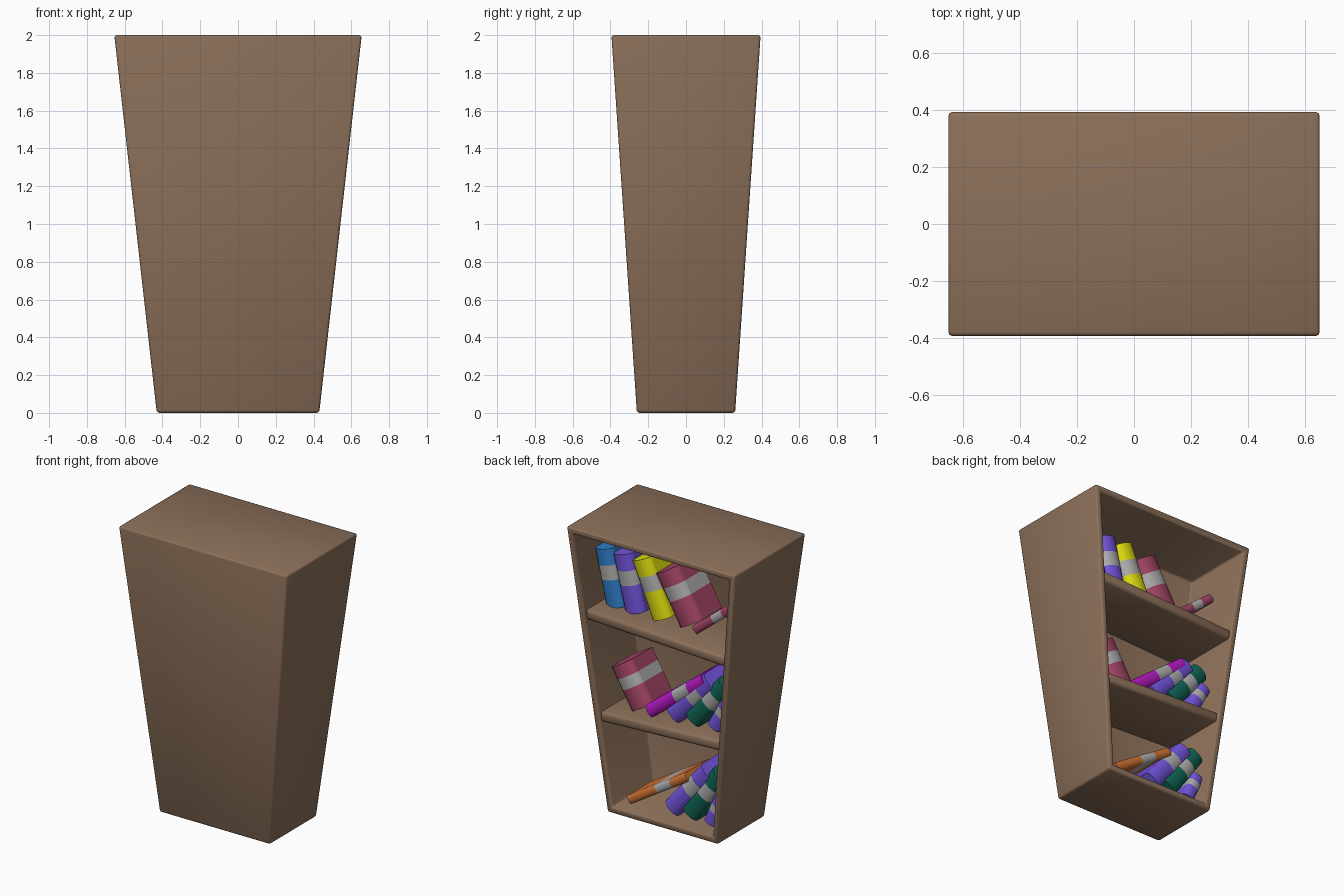
import bpy, bmesh, math
from mathutils import Matrix, Vector

cube = bpy.data.objects.get("Cube")
if cube:
    bpy.data.objects.remove(cube, do_unlink=True)


def material(name, rgb):
    m = bpy.data.materials.new(name)
    m.use_nodes = True
    m.diffuse_color = (*rgb, 1)
    m.node_tree.nodes["Principled BSDF"].inputs["Base Color"].default_value = (*rgb, 1)
    return m


wood = material("brown_wood", (0.26, 0.16, 0.10))
grey = material("grey_band", (0.42, 0.42, 0.42))
blue = material("blue_cover", (0.03, 0.21, 0.60))
violet = material("violet_cover", (0.17, 0.09, 0.72))
yellow = material("yellow_cover", (0.72, 0.72, 0.005))
rose = material("rose_cover", (0.37, 0.06, 0.13))
teal = material("teal_cover", (0.005, 0.13, 0.09))
magenta = material("magenta_cover", (0.47, 0.01, 0.55))
orange = material("orange_cover", (0.62, 0.17, 0.035))


def make_object(name, bm, mats, bevel=0.0):
    bmesh.ops.recalc_face_normals(bm, faces=bm.faces)
    mesh = bpy.data.meshes.new(name)
    bm.to_mesh(mesh)
    bm.free()
    for m in mats:
        mesh.materials.append(m)
    ob = bpy.data.objects.new(name, mesh)
    bpy.context.collection.objects.link(ob)
    if bevel:
        mod = ob.modifiers.new("soft_edges", "BEVEL")
        mod.width = bevel
        mod.segments = 2
        mesh.shade_smooth()
    return ob


def half_width(z):
    return 0.43 + 0.1125 * z


def half_depth(z):
    return 0.26 + 0.0675 * z


def cavity_end(z):
    return -0.2 + 0.035 * z


# Cabinet: box flaring upwards, opened at the back by an inset and a deep push
bm = bmesh.new()
bmesh.ops.create_cube(bm, size=2)
for v in bm.verts:
    z = v.co.z + 1
    v.co = Vector((v.co.x * half_width(z), v.co.y * half_depth(z), z))
bm.normal_update()
opening = max(bm.faces, key=lambda f: f.normal.y)
bmesh.ops.inset_region(bm, faces=[opening], thickness=0.045, use_even_offset=True)
pushed = bmesh.ops.extrude_discrete_faces(bm, faces=[opening])["faces"][0]
for v in pushed.verts:
    v.co.y = cavity_end(v.co.z)
make_object("cabinet", bm, [wood], 0.014)

# Shelves: slightly tilted boards fitted between the side walls
for name, height, tilt in (("lower_shelf", 0.69, -0.02), ("upper_shelf", 1.36, 0.025)):
    bm = bmesh.new()
    bmesh.ops.create_cube(bm, size=2)
    back, edge = cavity_end(height) - 0.02, half_depth(height) - 0.02
    for v in bm.verts:
        sx, sy, sz = v.co
        z = height + tilt * sx + 0.036 * sz
        v.co = Vector((sx * (half_width(z) - 0.035), edge if sy > 0 else back, z))
    make_object(name, bm, [wood], 0.02)


# Books: rounded spine section swept along the length, with a band in the middle
def book(name, cover, foot, head, thick, spine=0.2, depth=0.27):
    foot, head = Vector((foot[0], 0, foot[1])), Vector((head[0], 0, head[1]))
    axis = head - foot
    length = axis.length
    half, bulge, steps = thick / 2, thick * 0.3, 8
    section = [(-half, -depth), (half, -depth)]
    for i in range(steps + 1):
        a = math.pi * i / steps
        section.append((half * math.cos(a), bulge * (math.sin(a) - 1)))
    bm = bmesh.new()
    rings = [[bm.verts.new((x, y, t * length)) for x, y in section]
             for t in (0, 0.47, 0.72, 1)]
    n = len(section)
    for k in range(3):
        for i in range(n):
            j = (i + 1) % n
            f = bm.faces.new((rings[k][i], rings[k][j], rings[k + 1][j], rings[k + 1][i]))
            f.material_index = 1 if k == 1 else 0
            f.smooth = 2 <= i < n - 1
    bm.faces.new(rings[0])
    bm.faces.new(rings[-1])
    lean = Matrix.Rotation(math.atan2(axis.x, axis.z), 4, "Y")
    place = Matrix.Translation(foot + Vector((0, spine, 0))) @ lean
    bmesh.ops.transform(bm, matrix=place, verts=bm.verts)
    make_object(name, bm, [cover, grey])


# Top row
book("top_blue_book", blue, (0.43, 1.41), (0.52, 1.80), 0.14)
book("top_violet_book", violet, (0.28, 1.41), (0.375, 1.80), 0.15)
book("top_yellow_book", yellow, (0.07, 1.42), (0.23, 1.80), 0.15)
book("top_rose_book", rose, (-0.15, 1.44), (0.04, 1.77), 0.19)
book("top_thin_book", rose, (-0.20, 1.42), (-0.50, 1.66), 0.06)

# Middle row
book("middle_rose_book", rose, (0.23, 0.75), (0.39, 1.02), 0.18)
book("middle_magenta_book", magenta, (0.16, 0.75), (-0.27, 1.08), 0.09)
book("middle_violet_book", violet, (-0.02, 0.77), (-0.31, 1.08), 0.13)
book("middle_teal_book", teal, (-0.17, 0.78), (-0.42, 1.08), 0.13)
book("middle_leaning_book", violet, (-0.34, 0.77), (-0.45, 0.97), 0.10)

# Bottom row
book("bottom_orange_book", orange, (0.31, 0.09), (-0.14, 0.37), 0.06)
book("bottom_violet_book", violet, (-0.01, 0.11), (-0.29, 0.44), 0.13)
book("bottom_teal_book", teal, (-0.15, 0.11), (-0.38, 0.44), 0.13)
book("bottom_leaning_book", violet, (-0.31, 0.09), (-0.39, 0.28), 0.09)
